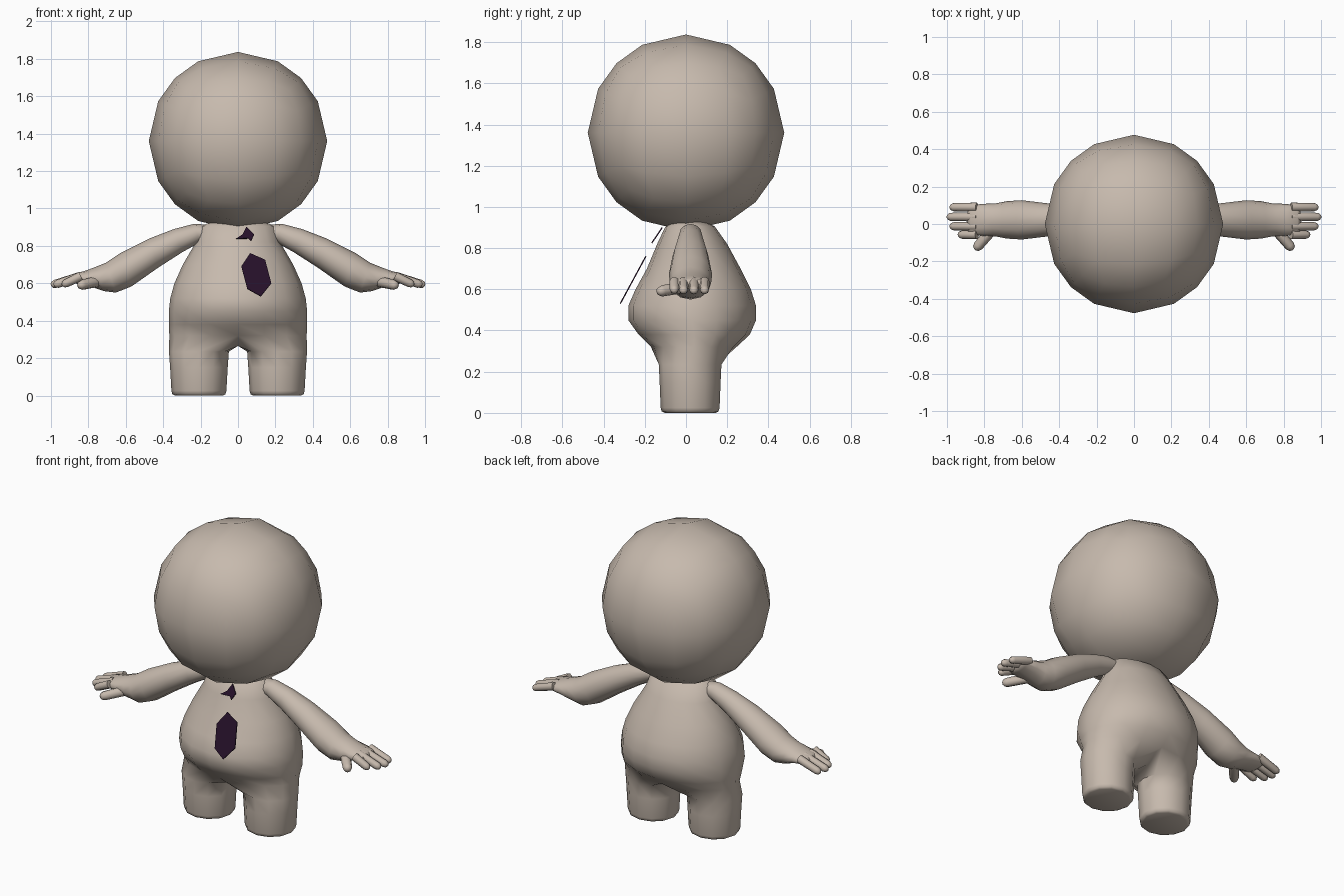
import bpy, bmesh, math
from mathutils import Vector

cube = bpy.data.objects.get("Cube")
if cube:
    bpy.data.objects.remove(cube, do_unlink=True)


def material(name, rgb):
    m = bpy.data.materials.new(name)
    m.use_nodes = True
    color = (*rgb, 1)
    m.diffuse_color = color
    bsdf = next(n for n in m.node_tree.nodes if n.type == "BSDF_PRINCIPLED")
    bsdf.inputs["Base Color"].default_value = color
    bsdf.inputs["Roughness"].default_value = 0.8
    return m


CLAY = material("warm clay", (0.57, 0.49, 0.42))
PLUM = material("dark plum", (0.018, 0.005, 0.021))


def finish(bm, name, mat, angle=None, mirror=False):
    bmesh.ops.recalc_face_normals(bm, faces=bm.faces)
    mesh = bpy.data.meshes.new(name)
    bm.to_mesh(mesh)
    bm.free()
    mesh.materials.append(mat)
    ob = bpy.data.objects.new(name, mesh)
    bpy.context.collection.objects.link(ob)
    if angle:
        bpy.ops.object.select_all(action="DESELECT")
        ob.select_set(True)
        bpy.context.view_layer.objects.active = ob
        bpy.ops.object.shade_smooth_by_angle(angle=math.radians(angle))
    if mirror:
        ob.modifiers.new("Mirror", "MIRROR").use_mirror_merge = False
    return ob


def bridge(bm, a, b):
    for i in range(len(a)):
        j = (i + 1) % len(a)
        bm.faces.new((a[i], a[j], b[j], b[i]))


def tube(bm, sections, sides=12):
    """Loft ellipses given as (centre, half width, half thickness)."""
    along = (Vector(sections[-1][0]) - Vector(sections[0][0])).normalized()
    side = Vector((0, 0, 1)).cross(along).normalized()
    up = along.cross(side)
    rings = []
    for centre, w, t in sections:
        ring = []
        for i in range(sides):
            a = math.tau * i / sides
            p = Vector(centre) + side * w * math.cos(a) + up * t * math.sin(a)
            ring.append(bm.verts.new(p))
        rings.append(ring)
    for a, b in zip(rings, rings[1:]):
        bridge(bm, a, b)
    bm.faces.new(rings[0])
    bm.faces.new(rings[-1])


def digit(bm, start, end, r):
    """Finger with a rounded tip."""
    s, e = Vector(start), Vector(end)
    back = (s - e).normalized() * r
    tube(bm, [(s, r * 1.1, r * 1.1), (e + back, r, r),
              (e + back * 0.3, r * 0.75, r * 0.75), (e, r * 0.3, r * 0.3)], 8)


# Head: subdivided cube pushed out to a sphere
bm = bmesh.new()
bmesh.ops.create_cube(bm, size=2)
bmesh.ops.subdivide_edges(bm, edges=bm.edges[:], cuts=3, use_grid_fill=True)
for v in bm.verts:
    v.co = v.co.normalized() * 0.477 + Vector((0, 0, 1.36))
finish(bm, "head", CLAY, 60)

# Body: pear-shaped torso rings (height, half width, front, back)
bm = bmesh.new()
N = 16
torso = [(0.93, 0.14, -0.06, 0.09), (0.905, 0.2, -0.1, 0.14),
         (0.82, 0.225, -0.14, 0.2), (0.7, 0.295, -0.19, 0.265),
         (0.6, 0.34, -0.245, 0.315), (0.52, 0.362, -0.28, 0.34),
         (0.45, 0.37, -0.28, 0.34), (0.38, 0.37, -0.23, 0.31),
         (0.32, 0.367, -0.17, 0.245)]
rings = []
for z, hx, front, back in torso:
    mid, hy = (front + back) / 2, (back - front) / 2
    rings.append([bm.verts.new((hx * math.sin(math.tau * i / N),
                                mid - hy * math.cos(math.tau * i / N), z))
                  for i in range(N)])
for a, b in zip(rings, rings[1:]):
    bridge(bm, a, b)
bm.faces.new(rings[0])

# Legs grow out of the two halves of the lowest ring, split by the crotch
low = rings[-1]
crotch = [bm.verts.new((0, y, 0.265)) for y in (0.13, 0.03, -0.08)]
right_half = [low[-i % N] for i in range(N // 2 + 1)]
leg = [(0.235, 0.16, 0.152), (0.15, 0.154, 0.148), (0.025, 0.147, 0.143),
       (0.007, 0.142, 0.138), (0, 0.128, 0.124)]
for sign, half in ((1, low[:N // 2 + 1]), (-1, right_half)):
    loop = half + crotch
    for z, hx, hy in leg:
        ring = []
        for i in range(12):
            a = math.radians(30 * i - 120)
            ring.append(bm.verts.new((sign * (0.209 + hx * math.cos(a)),
                                      0.02 + hy * math.sin(a), z)))
        bridge(bm, loop, ring)
        loop = ring
    bm.faces.new(loop)
finish(bm, "body", CLAY, 60)

# Arms with wide cuffs narrowing into flat palms
bm = bmesh.new()
arm = [(0.12, 0.875, 0.045, 0.04), (0.22, 0.868, 0.055, 0.052),
       (0.32, 0.828, 0.066, 0.066), (0.45, 0.762, 0.087, 0.081),
       (0.6, 0.672, 0.105, 0.094), (0.68, 0.63, 0.1, 0.084),
       (0.74, 0.623, 0.088, 0.068), (0.8, 0.625, 0.086, 0.045),
       (0.865, 0.624, 0.08, 0.03), (0.885, 0.619, 0.07, 0.018)]
tube(bm, [((x, 0.022, z), w, t) for x, z, w, t in arm])
finish(bm, "arms", CLAY, 70, mirror=True)

# Fingers and thumbs
bm = bmesh.new()
for y, tip in ((0.09, 0.985), (0.038, 1.0), (-0.012, 0.985), (-0.057, 0.94)):
    digit(bm, (0.84, y, 0.638), (tip, y, 0.59), 0.022)
finish(bm, "fingers", CLAY, 60, mirror=True)
bm = bmesh.new()
digit(bm, (0.75, -0.02, 0.61), (0.85, -0.137, 0.588), 0.027)
finish(bm, "thumbs", CLAY, 60, mirror=True)


# Dark patches: thin sloping plates over the chest and belly
def patch(name, outline, z0, y0, slope):
    bm = bmesh.new()
    bm.faces.new([bm.verts.new((x, y0 - (z0 - z) * slope, z)) for x, z in outline])
    ob = finish(bm, name, PLUM)
    mod = ob.modifiers.new("Thickness", "SOLIDIFY")
    mod.thickness, mod.offset = 0.006, 0


patch("belly_patch", [(0.065, 0.76), (0.145, 0.725), (0.178, 0.6),
                      (0.122, 0.53), (0.05, 0.57), (0.018, 0.69)],
      0.76, -0.195, 0.54)
patch("chest_patch", [(0.045, 0.9), (0.085, 0.86), (0.07, 0.825), (0.055, 0.84),
                      (-0.01, 0.838), (0.025, 0.86)],
      0.9, -0.115, 0.68)
